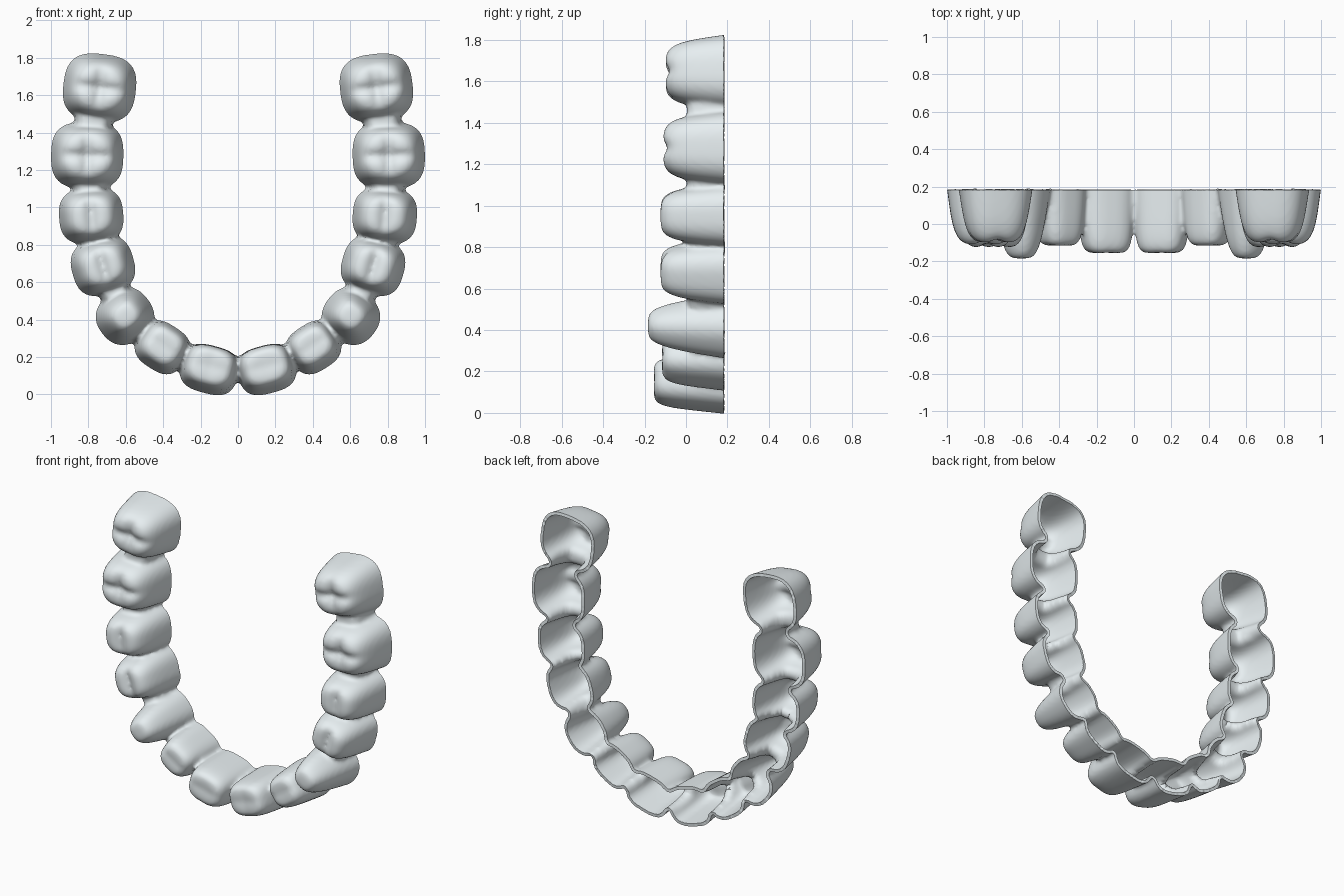
import bpy, bmesh, math
from math import sin, cos, pi, exp, radians

if "Cube" in bpy.data.objects:
    bpy.data.objects.remove(bpy.data.objects["Cube"])

RIM_Y, BASE_Y = 0.183, 0.235
WALL = 0.02


def spow(v, e):
    return math.copysign(abs(v) ** e, v)


def crown(bm, side, cx, cz, ang, a, b, tip, taper, p, q, lean=0.0, gu=0.0, gv=0.0):
    """Tapered super-ellipsoid crown; gu / gv are depths of the biting-face grooves."""
    ca, sa = cos(radians(ang)), sin(radians(ang))
    height = BASE_Y - tip
    n, m = 56, 30
    rings = []
    for j in range(m):
        th = pi / 2 * j / m
        t, r = sin(th) ** (2 / p), cos(th) ** (2 / p)
        s = r * (1 - (1 - taper) * t)
        ring = []
        for i in range(n):
            f = 2 * pi * i / n
            cu, cv = s * spow(cos(f), 2 / q), s * spow(sin(f), 2 / q)
            groove = gv * exp(-(cv / 0.17) ** 2) * (1 - min(1, abs(cu)) ** 2) + gu * exp(-(cu / 0.15) ** 2)
            y = BASE_Y - height * t + groove * t ** 8
            u, v = a * cu, b * cv + lean * t
            ring.append(bm.verts.new((side * (cx + u * ca + v * sa), y, cz + u * sa - v * ca)))
        rings.append(ring)
    for r0, r1 in zip(rings, rings[1:]):
        for i in range(n):
            k = (i + 1) % n
            bm.faces.new((r0[i], r0[k], r1[k], r1[i]))
    bm.faces.new(rings[0][::-1])
    y = tip + gu + gv
    top = bm.verts.new((side * (cx + lean * sa), y, cz - lean * ca))
    for i in range(n):
        bm.faces.new((rings[-1][i], rings[-1][(i + 1) % n], top))


# centre x, centre z, arch angle, half length, half width, tip y, taper, edge p, plan q, lean, grooves
TEETH = [
    (0.153, 0.131, 15, 0.158, 0.131, -0.156, 0.84, 7.0, 2.9, -0.020, 0.003, 0.005),  # central incisor
    (0.405, 0.250, 33, 0.143, 0.132, -0.116, 0.78, 6.5, 2.9, -0.012, 0.000, 0.005),  # lateral incisor
    (0.605, 0.418, 52, 0.150, 0.160, -0.184, 0.60, 4.6, 2.4, -0.004, 0.000, 0.000),  # canine
    (0.722, 0.686, 74, 0.157, 0.174, -0.126, 0.74, 5.0, 2.8, 0.000, 0.000, 0.030),   # first premolar
    (0.785, 0.955, 86, 0.155, 0.178, -0.126, 0.76, 5.0, 2.8, 0.000, 0.000, 0.028),   # second premolar
    (0.806, 1.278, 91, 0.184, 0.200, -0.114, 0.77, 5.0, 2.9, 0.000, 0.025, 0.028),   # first molar
    (0.740, 1.640, 97, 0.188, 0.202, -0.104, 0.75, 5.0, 2.8, 0.000, 0.025, 0.028),   # second molar
]

bm = bmesh.new()
for side in (1, -1):
    for tooth in TEETH:
        crown(bm, side, *tooth)
    # low saddles bridging neighbouring crowns
    for t0, t1 in zip(TEETH, TEETH[1:]):
        crown(bm, side, (t0[0] + t1[0]) / 2, (t0[1] + t1[1]) / 2, (t0[2] + t1[2]) / 2,
              0.08, 0.52 * min(t0[4], t1[4]), 0.005, 0.9, 4, 3)
crown(bm, 1, 0, 0.135, 0, 0.07, 0.07, -0.02, 0.9, 4, 3)
bmesh.ops.recalc_face_normals(bm, faces=bm.faces[:])
mesh = bpy.data.meshes.new("crowns")
bm.to_mesh(mesh)
bm.free()
crowns = bpy.data.objects.new("crowns_solid", mesh)
bpy.context.collection.objects.link(crowns)

# fuse and soften the crowns
rm = crowns.modifiers.new("fuse", 'REMESH')
rm.mode = 'VOXEL'
rm.voxel_size = 0.0125
sm = crowns.modifiers.new("soften", 'SMOOTH')
sm.factor, sm.iterations = 0.5, 6
bpy.context.view_layer.update()
fused = crowns.evaluated_get(bpy.context.evaluated_depsgraph_get())

# open the back at the rim plane
bm = bmesh.new()
bm.from_mesh(fused.to_mesh())
bmesh.ops.bisect_plane(bm, geom=bm.verts[:] + bm.edges[:] + bm.faces[:],
                       plane_co=(0, RIM_Y, 0), plane_no=(0, 1, 0), clear_outer=True)
bmesh.ops.remove_doubles(bm, verts=bm.verts[:], dist=0.002)
shell_mesh = bpy.data.meshes.new("aligner_shell")
bm.to_mesh(shell_mesh)
bm.free()
bpy.data.objects.remove(crowns)

# thin tray shell
shell = bpy.data.objects.new("aligner_shell", shell_mesh)
bpy.context.collection.objects.link(shell)
so = shell.modifiers.new("wall", 'SOLIDIFY')
so.thickness, so.offset = WALL, -1
bpy.context.view_layer.objects.active = shell
shell.select_set(True)
bpy.ops.object.modifier_apply(modifier="wall")
bpy.ops.object.shade_smooth_by_angle(angle=radians(75))

# pale translucent-looking plastic
mat = bpy.data.materials.new("pale_plastic")
mat.diffuse_color = (0.80, 0.86, 0.88, 1)
mat.use_nodes = True
mat.node_tree.nodes["Principled BSDF"].inputs["Base Color"].default_value = mat.diffuse_color
shell.data.materials.append(mat)
